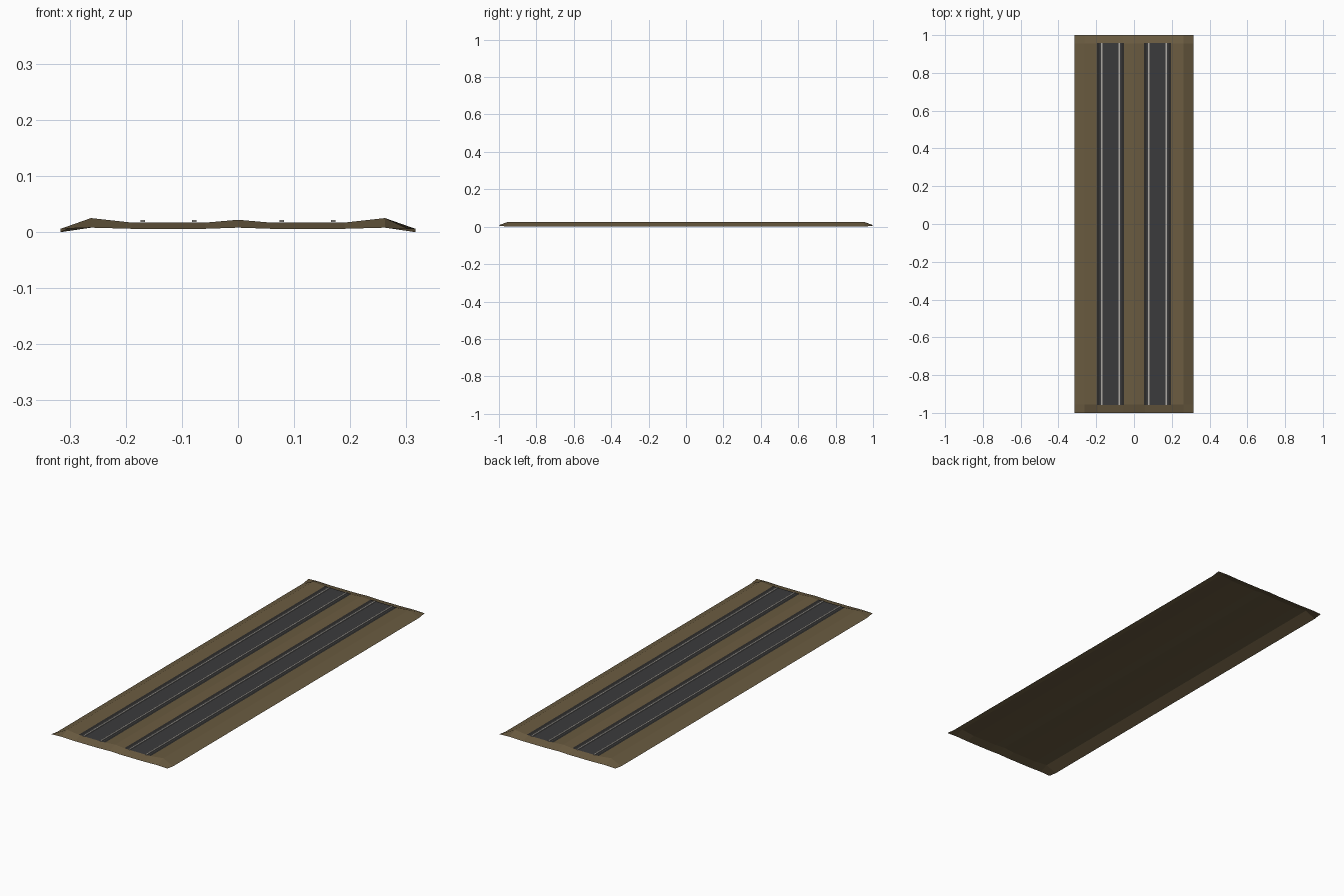
import bpy

if "Cube" in bpy.data.objects:
    bpy.data.objects.remove(bpy.data.objects["Cube"])


def material(name, rgb):
    m = bpy.data.materials.new(name)
    m.diffuse_color = (*rgb, 1)
    m.use_nodes = True
    m.node_tree.nodes["Principled BSDF"].inputs["Base Color"].default_value = m.diffuse_color
    return m


EARTH = material("brown earth", (0.145, 0.105, 0.052))
BED = material("dark grey bed", (0.044, 0.044, 0.045))
EDGE = material("charcoal edge", (0.026, 0.025, 0.024))
STEEL = material("pale steel", (0.42, 0.40, 0.37))


def sheet(name, rows, mats, pick=lambda i: 0):
    """Loft a surface through rows of points; pick gives the material per column."""
    n = len(rows[0])
    verts = [p for r in rows for p in r]
    faces, idx = [], []
    for j in range(len(rows) - 1):
        for i in range(n - 1):
            a = j * n + i
            faces.append((a, a + 1, a + n + 1, a + n))
            idx.append(pick(i))
    me = bpy.data.meshes.new(name)
    me.from_pydata(verts, [], faces)
    for m in mats:
        me.materials.append(m)
    for f, k in zip(me.polygons, idx):
        f.material_index = k
    ob = bpy.data.objects.new(name, me)
    bpy.context.collection.objects.link(ob)
    return ob


# Earth embankment: x, full height, height at the tapered ends
half = [(0, 0.022, 0.008), (0.058, 0.017, 0.006), (0.19, 0.017, 0.006),
        (0.262, 0.025, 0.008), (0.316, 0.0, 0.006)]
prof = [(-x, h, e) for x, h, e in half[:0:-1]] + half
rows = []
for y in (-1, -0.955, 0.955, 1):
    rows.append([(x, y, e if abs(y) == 1 else h) for x, h, e in prof])
sheet("embankment", rows, [EARTH])

# Two track beds with darker shoulders, each carrying two rails
L = 0.957
for side, label in ((-1, "left"), (1, "right")):
    c = side * 0.124
    bed = [(-0.072, 0.0195), (-0.058, 0.0182), (0.058, 0.0182), (0.072, 0.0195)]
    sheet(label + "_track_bed",
          [[(c + x, y, z) for x, z in bed] for y in (-L, L)],
          [BED, EDGE], lambda i: 0 if i == 1 else 1)
    for k, s in enumerate((-1, 1)):
        bpy.ops.mesh.primitive_cube_add(size=1, location=(c + s * 0.046, 0, 0.0197))
        rail = bpy.context.object
        rail.name = f"{label}_rail_{k + 1}"
        rail.scale = (0.008, 2 * L, 0.004)
        rail.data.materials.append(STEEL)
